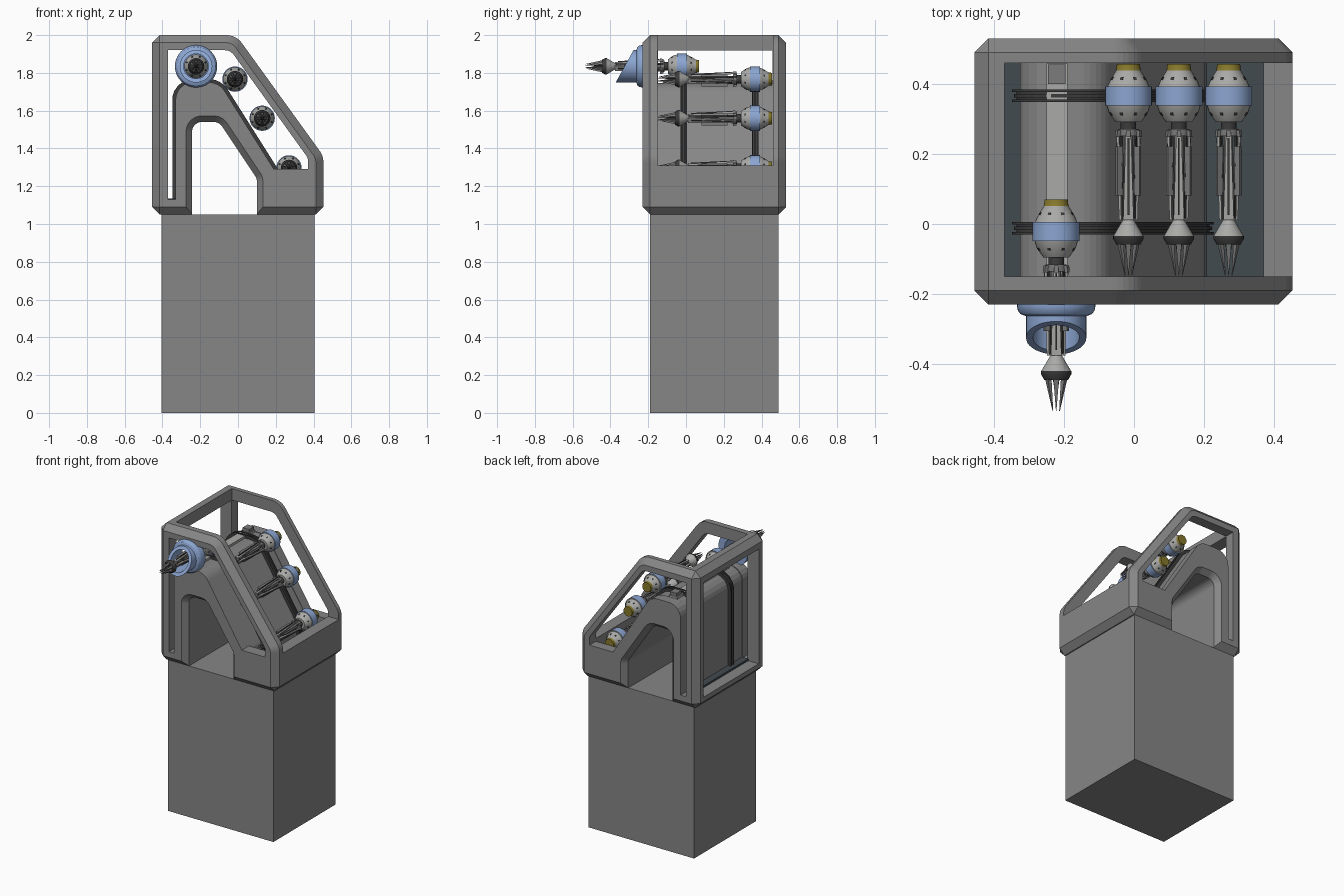
import bpy, bmesh, math
from mathutils import Vector, Matrix

if "Cube" in bpy.data.objects:
    bpy.data.objects.remove(bpy.data.objects["Cube"])


def mat(name, r, g, b):
    m = bpy.data.materials.new(name)
    m.diffuse_color = (r, g, b, 1)
    m.use_nodes = True
    m.node_tree.nodes["Principled BSDF"].inputs["Base Color"].default_value = m.diffuse_color
    return m


GREY = mat("frame grey", .24, .24, .24)
SLATE = mat("dark slate", .055, .07, .08)
LIGHT = mat("light grey", .40, .40, .39)
BLUE = mat("pale blue", .26, .38, .64)
OLIVE = mat("olive yellow", .24, .19, .025)
DARK = mat("dark metal", .045, .045, .045)
MID = mat("steel grey", .20, .20, .20)


def finish(name, bm, mats, smooth=False):
    bmesh.ops.recalc_face_normals(bm, faces=bm.faces)
    me = bpy.data.meshes.new(name)
    bm.to_mesh(me)
    bm.free()
    for m in mats:
        me.materials.append(m)
    ob = bpy.data.objects.new(name, me)
    bpy.context.collection.objects.link(ob)
    if smooth:
        activate(ob)
        bpy.ops.object.shade_smooth_by_angle(angle=math.radians(30))
    return ob


def activate(ob):
    bpy.ops.object.select_all(action='DESELECT')
    ob.select_set(True)
    bpy.context.view_layer.objects.active = ob


def fillet(pts, n=6):
    """Round the points given as (x, z, radius)."""
    out = []
    for i, p in enumerate(pts):
        c = Vector(p[:2])
        if len(p) < 3:
            out.append(c)
            continue
        a = (Vector(pts[i - 1][:2]) - c).normalized()
        b = (Vector(pts[(i + 1) % len(pts)][:2]) - c).normalized()
        half = a.angle(b) / 2
        mid = c + (a + b).normalized() * p[2] / math.sin(half)
        s = c + a * p[2] / math.tan(half) - mid
        e = c + b * p[2] / math.tan(half) - mid
        for k in range(n + 1):
            out.append(mid + s.lerp(e, k / n).normalized() * p[2])
    return out


def offset(pts, d, closed=False):
    """Shift a path to its left by d."""
    out, n = [], len(pts)
    for i, p in enumerate(pts):
        dirs = []
        if closed or i > 0:
            dirs.append((p - pts[i - 1]).normalized())
        if closed or i < n - 1:
            dirs.append((pts[(i + 1) % n] - p).normalized())
        ns = [Vector((-v.y, v.x)) for v in dirs]
        m = sum(ns, Vector((0, 0))).normalized()
        out.append(p + m * d / max(.3, m.dot(ns[0])))
    return out


def loft(name, layers, m, smooth=False):
    """Join x/z outlines placed at successive y values."""
    bm = bmesh.new()
    rings = [[bm.verts.new((p[0], y, p[1])) for p in poly] for y, poly in layers]
    n = len(rings[0])
    for a, b in zip(rings, rings[1:]):
        for i in range(n):
            bm.faces.new((a[i], a[(i + 1) % n], b[(i + 1) % n], b[i]))
    bm.faces.new(rings[0])
    bm.faces.new(rings[-1])
    return finish(name, bm, [m], smooth)


def box(name, x0, x1, y0, y1, z0, z1, m):
    poly = [(x0, z0), (x0, z1), (x1, z1), (x1, z0)]
    return loft(name, [(y0, poly), (y1, poly)], m)


def lathe(bm, prof, seg=28):
    """Spin (distance, radius, material) about the -y axis."""
    rings = [[bm.verts.new((r * math.cos(k * math.tau / seg), -s, r * math.sin(k * math.tau / seg)))
              for k in range(seg)] for s, r, _ in prof]
    for (a, b, p) in zip(rings, rings[1:], prof):
        for k in range(seg):
            j = (k + 1) % seg
            bm.faces.new((a[k], a[j], b[j], b[k])).material_index = p[2]
    return rings


def bar(bm, ang, s0, r0, w0, s1, r1, w1, t, mi, t1=None):
    """Tapered bar at an angle around the -y axis."""
    rot = Matrix.Rotation(ang, 3, 'Y')
    v = []
    for s, r, w, th in ((s0, r0, w0, t), (s1, r1, w1, t if t1 is None else t1)):
        for a, b in ((-1, -1), (1, -1), (1, 1), (-1, 1)):
            v.append(bm.verts.new(rot @ Vector((a * w / 2, -s, r + b * th / 2))))
    for f in ((0, 1, 2, 3), (4, 5, 6, 7), (0, 1, 5, 4), (1, 2, 6, 5), (2, 3, 7, 6), (3, 0, 4, 7)):
        bm.faces.new([v[i] for i in f]).material_index = mi


# pedestal
box("pedestal", -.405, .405, -.19, .49, 0, 1.05, GREY)

# frame housing: bevelled solid, then cut open
outline = fillet([(-.455, 1.05), (-.455, 2), (-.01, 2, .1), (.452, 1.36, .1), (.452, 1.05)])
frame = loft("frame_housing", [(-.23, outline), (.53, outline)], GREY)
bev = frame.modifiers.new("edge", 'BEVEL')
bev.width, bev.segments, bev.limit_method = .04, 1, 'ANGLE'
bev.angle_limit, bev.use_clamp_overlap = math.radians(30), False

passage = fillet([(-.243, .9), (-.243, 1.54, .05), (-.1, 1.54, .05), (.1, 1.24, .05), (.1, .9)])
flare = offset(passage, .036, True)
arch = fillet([(-.33, 1.13), (-.33, 1.75, .09), (-.1, 1.75, .1), (.19, 1.29)])
window = fillet([(.37, 1.29), (.37, 1.35, .04), (-.04, 1.92, .06), (-.37, 1.92), (-.37, 1.13)])
drum = fillet([(-.326, 1.125), (-.326, 1.746, .09), (-.102, 1.746, .1), (.2, 1.268, .05), (.207, 1.125)])
bay = drum + [Vector(p) for p in ((.37, 1.125), (.37, 1.31), (.6, 1.31), (.6, 2.2), (-.37, 2.2), (-.37, 1.125))]
cutters = [
    loft("passage_cutter", [(-.235, flare), (-.193, passage), (.493, passage), (.535, flare)], GREY),
    loft("window_cutter", [(-.4, arch + window), (.7, arch + window)], GREY),
    loft("bay_cutter", [(-.15, bay), (.46, bay)], GREY),
    box("side_cutter", -.6, -.345, -.149, .459, 1.122, 1.918, GREY),
]
for c in cutters:
    b = frame.modifiers.new("cut", 'BOOLEAN')
    b.operation, b.solver, b.object = 'DIFFERENCE', 'EXACT', c
activate(frame)
for name in [m.name for m in frame.modifiers]:
    bpy.ops.object.modifier_apply(modifier=frame.modifiers[0].name)
for c in cutters:
    bpy.data.objects.remove(c)

# bay floors and loading rail
box("left_bay_floor", -.375, -.322, -.15, .46, 1.12, 1.135, SLATE)
box("right_bay_floor", .2, .372, -.15, .46, 1.12, 1.135, SLATE)
box("loading_rail", -.25, -.19, -.12, .458, 1.74, 1.762, LIGHT)
box("rail_stop", -.245, -.195, .40, .455, 1.762, 1.785, MID)

# conveyor tracks following the drum
for side, y in (("front", -.012), ("rear", .366)):
    for i, (dy, w, h) in enumerate(((-.014, .007, .022), (0, .011, .016), (.014, .007, .022))):
        strip = offset(drum, h) + drum[::-1]
        loft(f"{side}_track_{i}", [(y + dy - w / 2, strip), (y + dy + w / 2, strip)], DARK)
    strip = offset(drum, .009) + drum[::-1]
    loft(f"{side}_track_bed", [(y - .016, strip), (y + .016, strip)], DARK)

# missile: 0 light, 1 blue, 2 olive, 3 dark, 4 steel
bm = bmesh.new()
lathe(bm, [(0, .0005, 2), (0, .033, 2), (.018, .035, 0), (.045, .052, 0), (.064, .060, 0), (.064, .067, 1),
           (.118, .067, 1), (.118, .062, 0), (.138, .056, 0), (.165, .037, 0), (.165, .022, 3),
           (.185, .022, 4), (.185, .030, 4), (.205, .030, 4), (.205, .013, 4), (.440, .013, 0),
           (.448, .018, 0), (.490, .043, 0), (.490, .0435, 3), (.498, .0435, 3), (.515, .034, 3),
           (.515, .0005, 3)])
for k in range(8):  # rivets
    a = (k + .5) * math.tau / 8
    bar(bm, a, .037, .0475, .008, .045, .0525, .008, .004, 3)
    bar(bm, a, .138, .0565, .008, .146, .0515, .008, .004, 3)
for k in range(3):  # petals, side plates and clamps
    a = k * math.tau / 3
    bar(bm, a, .195, .031, .015, .445, .018, .030, .008, 0)
    bar(bm, a, .21, .035, .005, .43, .024, .005, .007, 3)
    bar(bm, a + math.pi / 3, .235, .031, .010, .375, .031, .010, .016, 4)
    bar(bm, a + math.pi / 3, .20, .024, .008, .44, .018, .014, .006, 3)
for k in range(6):  # clamps and nose spikes
    a = k * math.tau / 6
    bar(bm, a, .188, .034, .012, .208, .036, .012, .010, 4)
    bar(bm, a, .512, .026, .016, .603, .011, .0015, .012, 4, .0015)
bar(bm, 0, .51, 0, .02, .57, 0, .002, .02, 3, .002)
missile = finish("missile_1", bm, [LIGHT, BLUE, OLIVE, DARK, MID], True)
missile.location = (-.222, .07, 1.835)
for i, (x, z) in enumerate(((-.016, 1.767), (.128, 1.56), (.27, 1.297))):
    ob = bpy.data.objects.new(f"missile_{i + 2}", missile.data)
    ob.location = (x, .456, z)
    bpy.context.collection.objects.link(ob)

# launch muzzle with slanted mouth
bm = bmesh.new()
rings = lathe(bm, [(0, .066, 0), (0, .112, 0), (.035, .112, 0), (.048, .109, 0), (.057, .102, 0),
                   (.063, .086, 0), (.125, .086, 0), (.125, .066, 0), (0, .066, 0)], 40)
for ring in rings[6:8]:
    for v in ring:
        v.co.y += v.co.z * .55
bmesh.ops.remove_doubles(bm, verts=bm.verts, dist=1e-5)
muzzle = finish("launch_muzzle", bm, [BLUE], True)
muzzle.location = (-.222, -.2, 1.835)
